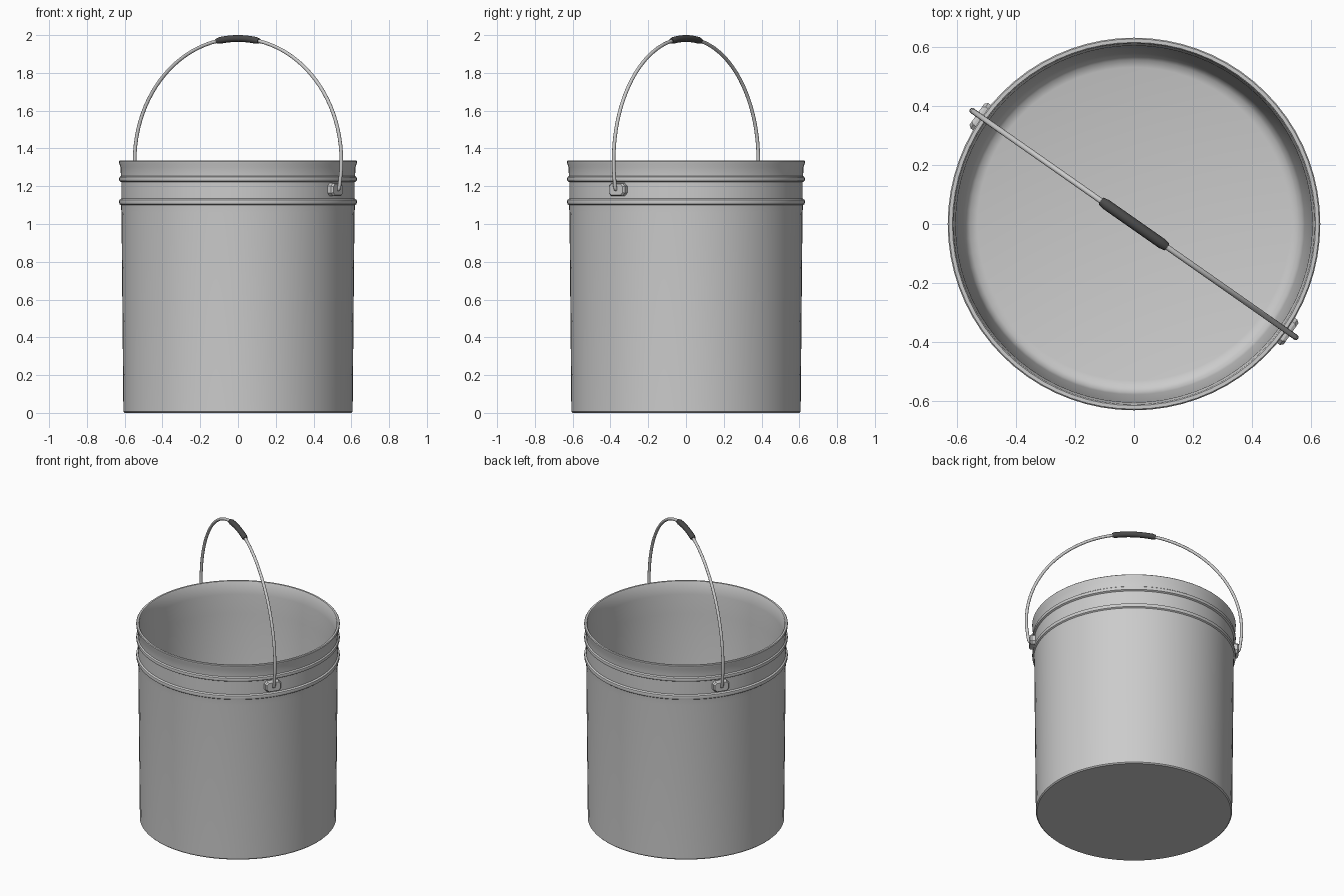
import bpy, bmesh, math
from mathutils import Vector, Matrix

if "Cube" in bpy.data.objects:
    bpy.data.objects.remove(bpy.data.objects["Cube"])

TURN = math.radians(-35)   # plan angle of the handle


def finish(name, bm, angle=35):
    bmesh.ops.recalc_face_normals(bm, faces=bm.faces)
    mesh = bpy.data.meshes.new(name)
    bm.to_mesh(mesh)
    bm.free()
    ob = bpy.data.objects.new(name, mesh)
    bpy.context.collection.objects.link(ob)
    bpy.ops.object.select_all(action='DESELECT')
    ob.select_set(True)
    bpy.context.view_layer.objects.active = ob
    bpy.ops.object.shade_smooth_by_angle(angle=math.radians(angle))
    return ob


def lathe(name, profile, sides, matrix=None):
    bm = bmesh.new()
    rings = [[bm.verts.new((r * math.cos(2 * math.pi * i / sides),
                            r * math.sin(2 * math.pi * i / sides), z))
              for i in range(sides)] for r, z in profile]
    for a, b in zip(rings, rings[1:]):
        for i in range(sides):
            j = (i + 1) % sides
            bm.faces.new((a[i], a[j], b[j], b[i]))
    bm.faces.new(rings[0])
    bm.faces.new(rings[-1])
    if matrix:
        bm.transform(matrix)
    return finish(name, bm)


def tube(name, path, radii, sides=12):
    # Path points are (along handle, height); the path stays in one upright plane
    bm = bmesh.new()
    pts = [Vector((x, 0, z)) for x, z in path]
    rings = []
    for k, p in enumerate(pts):
        d = (pts[min(k + 1, len(pts) - 1)] - pts[max(k - 1, 0)]).normalized()
        n = d.cross(Vector((0, 1, 0)))
        rings.append([bm.verts.new(p + radii[k] * (n * math.cos(t) + Vector((0, 1, 0)) * math.sin(t)))
                      for t in (2 * math.pi * i / sides for i in range(sides))])
    for a, b in zip(rings, rings[1:]):
        for i in range(sides):
            j = (i + 1) % sides
            bm.faces.new((a[i], a[j], b[j], b[i]))
    bm.faces.new(rings[0])
    bm.faces.new(rings[-1])
    bm.transform(Matrix.Rotation(TURN, 4, 'Z'))
    return finish(name, bm)


# Bucket shell: outside wall with two ribs and a rim, then down the inside
shell = [(0.600, 0), (0.607, 0.007), (0.617, 1.06), (0.620, 1.10),
         (0.628, 1.106), (0.630, 1.118), (0.628, 1.128), (0.618, 1.134),
         (0.618, 1.222), (0.628, 1.228), (0.630, 1.238), (0.628, 1.248),
         (0.620, 1.254), (0.622, 1.30), (0.629, 1.32), (0.630, 1.332),
         (0.626, 1.336), (0.614, 1.336), (0.610, 1.33), (0.603, 1.25),
         (0.600, 1.12), (0.577, 0.08), (0.570, 0.055), (0.555, 0.037), (0.530, 0.03)]
lathe("bucket_shell", shell, 72)

# Wire handle: straight ends hooked into the lugs, half ellipse over the top
CZ, RX, RZ = 1.335, 0.668, 0.647
arch = [(RX * math.cos(math.pi * i / 48), CZ + RZ * math.sin(math.pi * i / 48)) for i in range(49)]
leg = [(0.615, 1.18), (0.638, 1.18), (0.650, 1.184), (0.655, 1.196), (0.661, 1.24), (0.667, 1.29)]
wire = leg + arch + [(-x, z) for x, z in reversed(leg)]
tube("wire_handle", wire, [0.0095] * len(wire))

# Dark hand grip around the top of the wire
grip_path, grip_radii = [], []
for i in range(15):
    u = (i - 7) / 7
    x = 0.135 * u
    grip_path.append((x, CZ + RZ * math.sqrt(1 - (x / RX) ** 2)))
    grip_radii.append(0.014 if abs(u) == 1 else 0.018)
grip = tube("hand_grip", grip_path, grip_radii, 16)
mat = bpy.data.materials.new("dark_grip")
mat.diffuse_color = (0.07, 0.07, 0.07, 1)
mat.use_nodes = True
mat.node_tree.nodes["Principled BSDF"].inputs["Base Color"].default_value = mat.diffuse_color
grip.data.materials.append(mat)

# Lugs holding the wire ends on both sides
outline = [(0.052, 0.018), (0.036, 0.034), (-0.036, 0.034), (-0.052, 0.018),
           (-0.052, -0.018), (-0.036, -0.034), (0.036, -0.034), (0.052, -0.018)]
for side, name in ((0, "handle_lug_right"), (math.pi, "handle_lug_left")):
    bm = bmesh.new()
    layers = [[bm.verts.new((r, y * s, 1.182 + z * s)) for y, z in outline]
              for r, s in ((0.605, 1), (0.638, 1), (0.648, 0.85))]
    for a, b in zip(layers, layers[1:]):
        for i in range(8):
            bm.faces.new((a[i], a[(i + 1) % 8], b[(i + 1) % 8], b[i]))
    bm.faces.new(layers[0])
    bm.faces.new(layers[-1])
    bm.transform(Matrix.Rotation(TURN + side, 4, 'Z'))
    finish(name, bm, 25)
